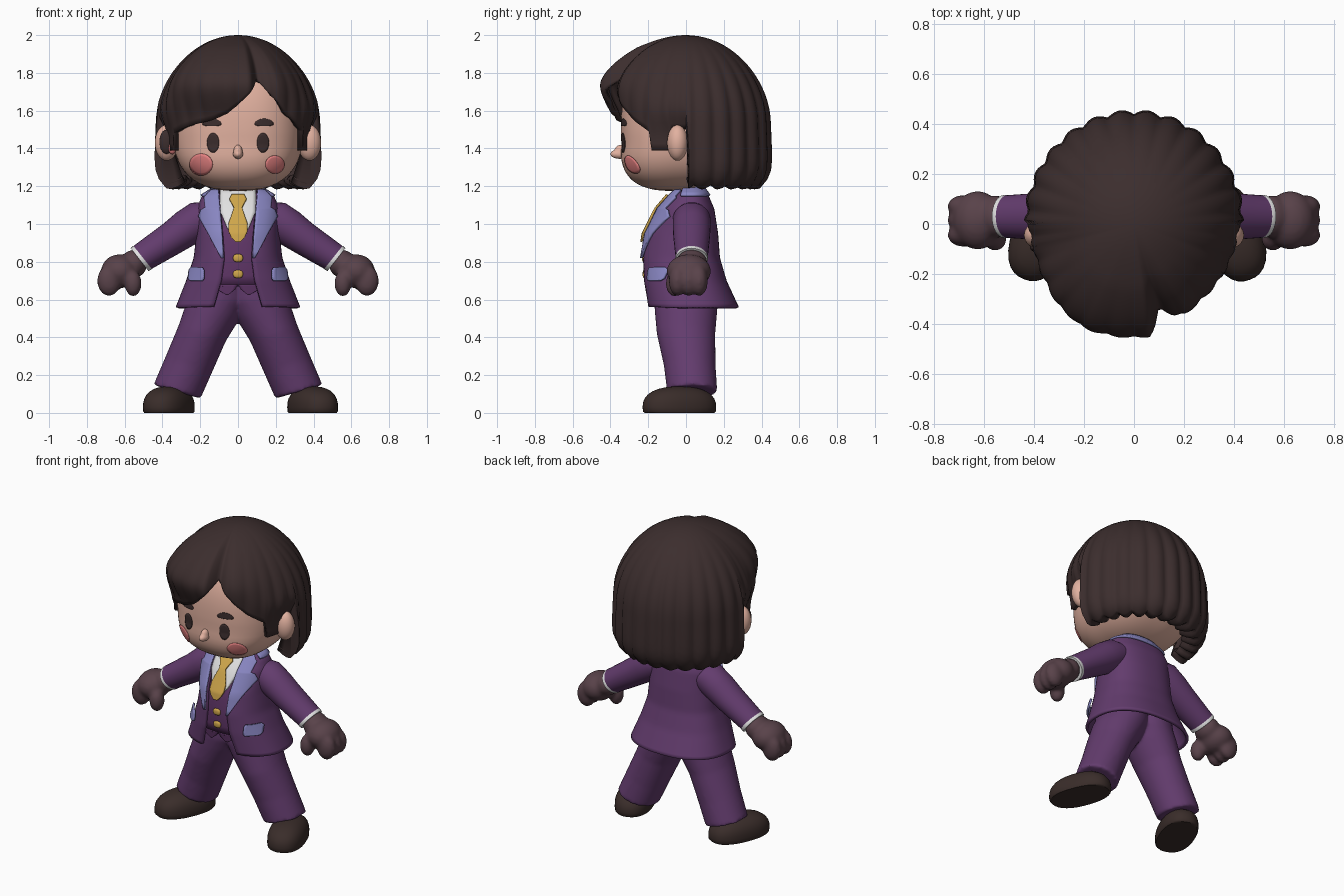
import bpy, bmesh
from math import sin, cos, asin, radians, pi, exp
from mathutils import Vector, Matrix

if "Cube" in bpy.data.objects:
    bpy.data.objects.remove(bpy.data.objects["Cube"])


def material(name, r, g, b):
    m = bpy.data.materials.new(name)
    m.use_nodes = True
    m.diffuse_color = (r, g, b, 1)
    node = m.node_tree.nodes["Principled BSDF"]
    node.inputs["Base Color"].default_value = (r, g, b, 1)
    node.inputs["Roughness"].default_value = 0.8
    return m


HAIR = material("dark brown", .045, .027, .027)
SKIN = material("skin", .76, .44, .35)
SUIT = material("purple", .125, .045, .155)
VEST = material("plum", .115, .036, .135)
TRIM = material("lavender", .25, .24, .54)
WHITE = material("white", .75, .75, .75)
GOLD = material("gold", .62, .38, .07)
GLOVE = material("dusky mauve", .1, .055, .068)
BLUSH = material("blush pink", .88, .25, .25)
SHOE = material("shoe brown", .042, .026, .023)


def interp(pts, x):
    if x <= pts[0][0]:
        return pts[0][1]
    for (a, fa), (b, fb) in zip(pts, pts[1:]):
        if x <= b:
            return fa + (fb - fa) * (x - a) / (b - a)
    return pts[-1][1]


def smooth(t):
    t = max(0, min(1, t))
    return t * t * (3 - 2 * t)


# Finish a bmesh as a smooth object, optionally thickened, mirrored and fused
def finish(name, bm, mat, thick=0, offset=0, fuse=0, mirror=False, angle=45):
    bmesh.ops.remove_doubles(bm, verts=bm.verts, dist=1e-5)
    bmesh.ops.recalc_face_normals(bm, faces=bm.faces)
    me = bpy.data.meshes.new(name)
    bm.to_mesh(me)
    bm.free()
    me.materials.append(mat)
    ob = bpy.data.objects.new(name, me)
    bpy.context.collection.objects.link(ob)
    bpy.ops.object.select_all(action='DESELECT')
    ob.select_set(True)
    bpy.context.view_layer.objects.active = ob
    bpy.ops.object.shade_smooth_by_angle(angle=radians(angle))
    if thick:
        s = ob.modifiers.new("thickness", 'SOLIDIFY')
        s.thickness, s.offset = thick, offset
    if mirror:
        m = ob.modifiers.new("mirror", 'MIRROR')
        m.use_mirror_merge = False
    if fuse:
        r = ob.modifiers.new("fuse", 'REMESH')
        r.mode, r.voxel_size, r.use_smooth_shade = 'VOXEL', fuse, True
        ob.modifiers.new("soften", 'SMOOTH').iterations = 5
    return ob


# Skin a list of point rows; closed rows make rings
def loft(name, rows, mat, closed=True, caps=False, **kw):
    bm = bmesh.new()
    vs = [[bm.verts.new(p) for p in row] for row in rows]
    n = len(rows[0])
    for a, b in zip(vs, vs[1:]):
        for i in range(n if closed else n - 1):
            j = (i + 1) % n
            bm.faces.new((a[i], a[j], b[j], b[i]))
    if caps:
        bm.faces.new(vs[0])
        bm.faces.new(vs[-1])
    return finish(name, bm, mat, **kw)


# One or more rounded lumps, given as (centre, radii)
def blob(name, parts, mat, power=2, turn=0, floor=None, seg=32, **kw):
    bm = bmesh.new()
    for c, r in parts:
        vs = bmesh.ops.create_uvsphere(bm, u_segments=seg, v_segments=seg // 2, radius=1)["verts"]
        rot = Matrix.Rotation(radians(turn), 3, 'Z')
        for v in vs:
            k = sum(abs(q) ** power for q in v.co) ** (1 / power)
            v.co = rot @ Vector([q / k * s for q, s in zip(v.co, r)]) + Vector(c)
            if floor is not None:
                v.co.z = max(floor, v.co.z)
    return finish(name, bm, mat, **kw)


# Limb through stations (x, y, z, tilt, radius, depth)
def limb(name, stations, mat, **kw):
    rows = []
    for x, y, z, tilt, r, d in stations:
        a = radians(tilt)
        ring = [2 * pi * i / 32 for i in range(32)]
        rows.append([(x + cos(a) * r * cos(t), y + d * sin(t), z + sin(a) * r * cos(t)) for t in ring])
    return loft(name, rows, mat, caps=True, angle=60, **kw)


# Head: soft squarish ball with a forward jaw, and a formula for the face surface
HR, HZ, P = .345, 1.5, 2.5


def jaw(z):
    return -.27 * max(0, 1.42 - z)


def face_y(x, z):
    h = .42 if z > HZ else .325
    return jaw(z) - HR * max(0, 1 - abs(x / HR) ** P - abs((z - HZ) / h) ** P) ** (1 / P)


head = blob("head", [((0, 0, HZ), (HR, HR, .42))], SKIN, power=P, seg=64)
for v in head.data.vertices:
    if v.co.z < HZ:
        v.co.z = HZ + (v.co.z - HZ) * .325 / .42
        v.co.y += jaw(v.co.z)
limb("neck", [(0, .01, 1.1, 0, .085, .08), (0, .01, 1.25, 0, .085, .08)], SKIN)
blob("nose", [((0, -.35, 1.37), (.027, .052, .026)), ((0, -.345, 1.385), (.024, .035, .035))], SKIN,
     fuse=.006)
blob("ears", [((.378, -.045, 1.43), (.062, .055, .095))], SKIN, mirror=True)
blob("right_ear_hollow", [((-.378, -.093, 1.435), (.038, .022, .064))], HAIR)
blob("right_ear_blush", [((-.348, -.1, 1.405), (.022, .022, .036))], BLUSH)


def face_disc(name, cx, cz, rx, rz, mat, arch=0):
    rows = []
    for k in range(5):
        row = []
        for i in range(24):
            t = 2 * pi * i / 24
            x, z = cx + rx * k / 4 * cos(t), cz + rz * k / 4 * sin(t)
            z -= arch * (k / 4 * cos(t)) ** 2
            row.append((x, face_y(x, z) - .003, z))
        rows.append(row)
    loft(name, rows, mat, thick=.004)


for side, s, cheek in (("left", 1, .05), ("right", -1, .061)):
    face_disc(side + "_eye", s * .132, 1.43, .032, .052, HAIR)
    face_disc(side + "_eyebrow", s * .138, 1.538, .05, .02, HAIR, .008)
    face_disc(side + "_cheek", s * .195, 1.315, cheek, cheek * .95, BLUSH)

# Hair: scalloped bob with a swept fringe, side parting and tips curled under
FRINGE = [(-60, 1.48), (-40, 1.52), (-20, 1.55), (-8, 1.585), (0, 1.63), (8, 1.69),
          (16, 1.77), (22, 1.71), (30, 1.65), (42, 1.57), (60, 1.49)]
SIDES = [(61, 1.39), (76, 1.39), (78, 1.5), (90, 1.5), (92, 1.2)]
BULGE = [(-75, 0), (-45, .7), (-25, 1), (8, 1), (17, .4), (30, .55), (50, .25), (70, 0)]
TUCK = [(1.18, .86), (1.21, .93), (1.25, .98), (1.3, 1.01), (1.4, 1.01), (1.52, 1)]


def hair_point(deg, t):
    a = radians(deg)
    s, c = sin(a), cos(a)
    ripple = abs(sin(a * 13))
    low = interp(FRINGE, deg) if abs(deg) <= 60 else interp(SIDES, abs(deg))
    if abs(deg) > 91:
        low -= .025 * ripple - .012
    z = 2 - (2 - low) * (1 - cos(t * pi / 2))
    f = max(0, 1 - ((z - 1.52) / .48) ** 2) ** .5 if z > 1.52 else interp(TUCK, z)
    r = f / ((s / .42) ** 2 + (c / (.37 if c > 0 else .435)) ** 2) ** .5
    r += .125 * interp(BULGE, deg) * exp(-((z - 1.77) / (.22 if z > 1.77 else .15)) ** 2) * min(1, f * 2)
    r += f ** 4 * (.018 if c < .2 else .012) * ripple - .035 * f * f * exp(-((deg - 17) / 5) ** 2)
    if abs(deg) <= 90:
        hug = HR / (abs(s) ** P + abs(c) ** P) ** (1 / P) + .025
        r += (min(r, hug) - r) * smooth((1.64 - z) / .2)
    return (r * s, -r * c, z)


def curled(deg, shrink, lift):
    x, y, z = hair_point(deg, 1)
    return (x * shrink, y * shrink, z + lift) if abs(deg) > 91 else (x, y, z)


around = range(-180, 180, 2)
strands = [[hair_point(d, k / 26) for d in around] for k in range(27)]
strands += [[curled(d, s, h) for d in around] for s, h in ((.93, -.004), (.84, .008), (.74, .03))]
loft("hair", strands, HAIR, thick=.028, offset=-1, angle=60)

# Torso surface shared by the jacket and everything lying on it
WIDTH = [(.56, .33), (.7, .275), (.82, .235), (.95, .22), (1.08, .22), (1.15, .19), (1.2, .11)]
FRONT = [(.56, .23), (.7, .25), (.82, .255), (.95, .235), (1.08, .17), (1.15, .11), (1.2, .07)]
BACK = [(.56, .26), (.7, .195), (.82, .16), (.95, .15), (1.08, .13), (1.15, .10), (1.2, .065)]
OPEN = [(.56, .13), (.7, .09), (.82, .075), (1.1, .095), (1.2, .1)]
E = .85


def torso(a, z, off=0):
    s, c = sin(a), cos(a)
    x = (interp(WIDTH, z) + off) * abs(s) ** E * (1 if s > 0 else -1)
    d = (interp(FRONT if c > 0 else BACK, z) + off) * abs(c) ** E
    return (x, .02 - d if c > 0 else .02 + d, z)


def angle_at(x, z):
    q = min(1, abs(x) / interp(WIDTH, z)) ** (1 / E)
    return asin(q) * (1 if x > 0 else -1)


def wrap(z, a, b, off, n):
    return [torso(a + (b - a) * i / n, z, off) for i in range(n + 1)]


# Cloth piece lying on the torso, from rows of (z, x from, x to)
def strip(name, rows, mat, off, **kw):
    pts = []
    for p, q in zip(rows, rows[1:]):
        for k in range(5):
            z, x0, x1 = [u + (w - u) * k / 4 for u, w in zip(p, q)]
            pts.append(wrap(z, angle_at(x0, z), angle_at(x1, z), off, 8))
    loft(name, pts, mat, closed=False, thick=.012, **kw)


jacket = []
for k in range(33):
    z = .56 + .62 * k / 32
    a = angle_at(interp(OPEN, z), z)
    jacket.append(wrap(z, a, 2 * pi - a, 0, 60))
loft("jacket", jacket, SUIT, closed=False, thick=.018, offset=-1, angle=60)
loft("jacket_collar", [wrap(1.15 + .015 * k, 1.2, 2 * pi - 1.2, .005, 32) for k in range(4)],
     TRIM, closed=False, thick=.012)
strip("lapels", [(.82, .073, .085), (.95, .08, .15), (1.04, .087, .198), (1.075, .09, .185),
                 (1.085, .091, .165), (1.14, .095, .17), (1.18, .097, .13)], TRIM, .01, mirror=True)
strip("pocket_flaps", [(.70, .178, .24), (.712, .17, .247), (.755, .17, .242), (.77, .178, .232)],
      TRIM, .016, mirror=True)
strip("vest", [(.67, -.15, .15), (.9, -.14, .14), (1.1, -.13, .13)], VEST, -.022)
strip("vest_points", [(.625, .055, .065), (.655, .015, .12), (.68, .001, .14)], VEST, -.022, mirror=True)
strip("shirt", [(.91, -.005, .005), (.98, -.06, .06), (1.06, -.095, .095), (1.19, -.1, .1)], WHITE, -.008)
strip("tie", [(.905, -.012, .012), (.93, -.034, .034), (.96, -.047, .047), (1, -.047, .047),
              (1.085, -.02, .02), (1.1, -.026, .026), (1.13, -.042, .042), (1.155, -.03, .03)], GOLD, .014)
for name, z in (("upper_button", .82), ("lower_button", .735)):
    blob(name, [((0, torso(0, z)[1] + .012, z), (.026, .01, .021))], GOLD, power=3, seg=16)

# Arms, cuffs and gloves
limb("sleeves", [(.11, .03, 1.05, 80, .07, .08), (.2, .03, 1.025, 60, .1, .1), (.27, .03, .98, 54, .098, .1),
                 (.34, .03, .93, 52, .09, .097), (.51, .03, .82, 52, .077, .085)], SUIT, mirror=True)
limb("cuffs", [(.49, .03, .832, 52, .07, .078), (.508, .03, .821, 52, .079, .087),
               (.521, .03, .811, 52, .077, .085)], WHITE, mirror=True)
fingers = [((.683, y, .70), (.063, .046, .082)) for y in (-.045, .015, .07)]
blob("gloves", fingers + [((.55, .03, .79), (.07, .085, .075)), ((.625, .015, .75), (.1, .118, .09)),
                          ((.555, -.06, .685), (.045, .048, .07))], GLOVE, fuse=.012, mirror=True, seg=24)

# Trousers and shoes
limb("trousers", [(.09, 0, .72, 0, .14, .17), (.1, 0, .6, 4, .155, .17), (.135, 0, .53, 10, .15, .165),
                  (.19, 0, .42, 18, .132, .155), (.263, .02, .25, 20, .13, .137),
                  (.323, .033, .112, 16, .13, .133)], SUIT, fuse=.012, mirror=True)
for name, x, turn in (("left_shoe", .395, 20), ("right_shoe", -.366, -22)):
    blob(name, [((x, -.035, .03), (.115, .2, .11))], SHOE, power=2.4, turn=turn, floor=0)
